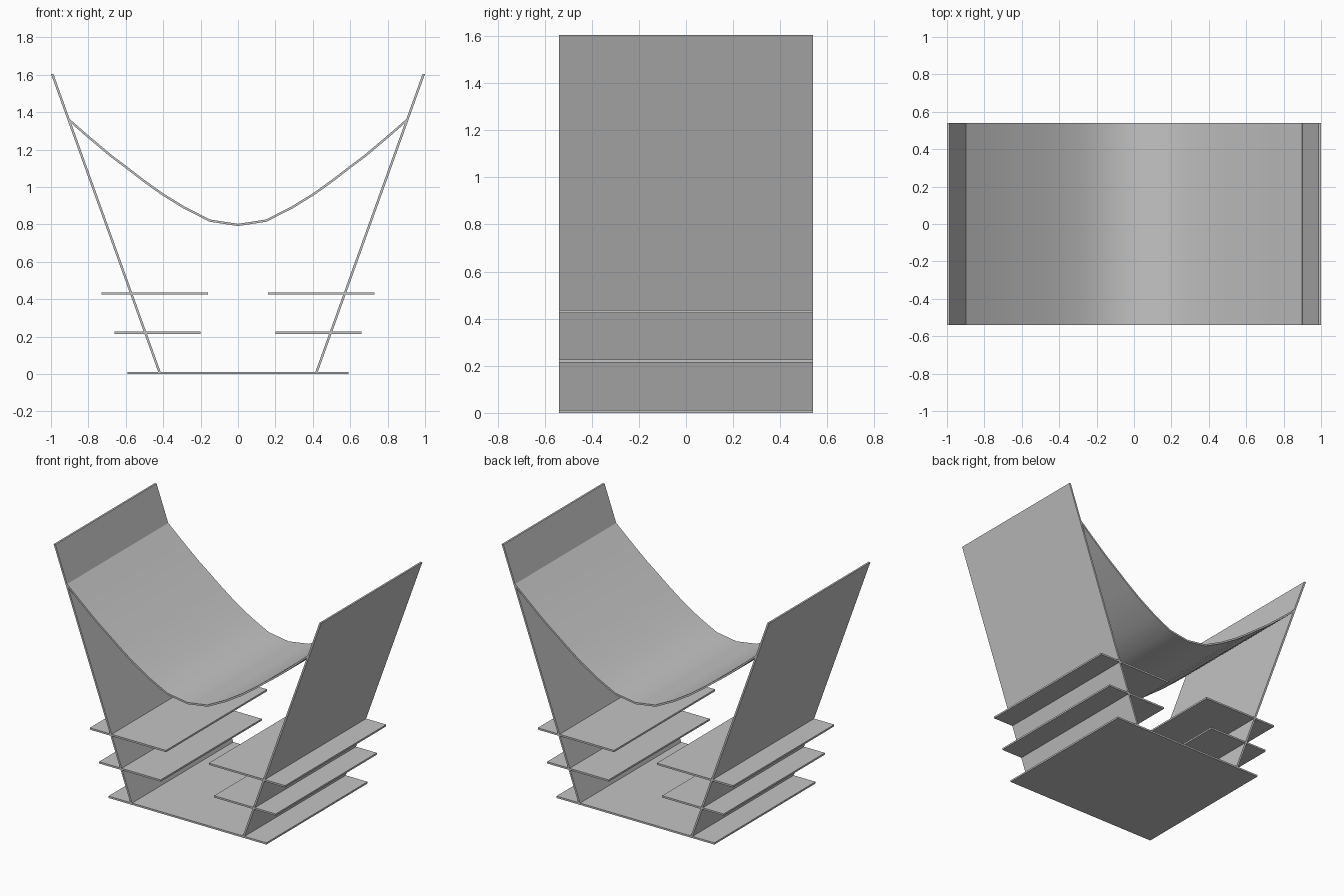
import bpy
import bmesh
import math

cube = bpy.data.objects.get("Cube")
if cube:
    bpy.data.objects.remove(cube, do_unlink=True)

HALF_DEPTH = 0.54
SHEET = 0.012

grey = bpy.data.materials.new("light_grey")
grey.use_nodes = True
colour = (0.55, 0.55, 0.55, 1)
grey.diffuse_color = colour
grey.node_tree.nodes["Principled BSDF"].inputs["Base Color"].default_value = colour


def extrude_profile(name, outline):
    """Extrude a closed x-z outline through the whole depth."""
    bm = bmesh.new()
    face = bm.faces.new([bm.verts.new((x, -HALF_DEPTH, z)) for x, z in outline])
    result = bmesh.ops.extrude_face_region(bm, geom=[face])
    moved = [v for v in result["geom"] if isinstance(v, bmesh.types.BMVert)]
    bmesh.ops.translate(bm, verts=moved, vec=(0, 2 * HALF_DEPTH, 0))
    bmesh.ops.recalc_face_normals(bm, faces=bm.faces)
    mesh = bpy.data.meshes.new(name)
    bm.to_mesh(mesh)
    bm.free()
    mesh.materials.append(grey)
    obj = bpy.data.objects.new(name, mesh)
    bpy.context.collection.objects.link(obj)
    return obj


def shelf(name, x0, x1, z):
    h = SHEET / 2
    return extrude_profile(name, [(x0, z - h), (x1, z - h), (x1, z + h), (x0, z + h)])


# Base board
shelf("base_board", -0.59, 0.59, SHEET / 2)

# Slanted side panels with two shelves passing through each
for side, s in (("left", 1), ("right", -1)):
    panel = [(0.414, SHEET), (0.427, SHEET), (1.0, 1.605), (0.987, 1.605)]
    extrude_profile(side + "_side_panel", [(s * x, z) for x, z in panel])
    shelf(side + "_lower_shelf", s * 0.2, s * 0.66, 0.22)
    shelf(side + "_upper_shelf", s * 0.16, s * 0.73, 0.43)

# Curved sling seat hung between the panels
half = [(0.15, 0.82), (0.285, 0.888), (0.405, 0.962), (0.5, 1.03),
        (0.6, 1.107), (0.68, 1.167), (0.8, 1.268), (0.903, 1.358)]
curve = [(-x, z) for x, z in reversed(half)] + [(0, 0.797)] + half
lower, upper = [], []
for i, (x, z) in enumerate(curve):
    a, b = curve[max(i - 1, 0)], curve[min(i + 1, len(curve) - 1)]
    length = math.hypot(b[0] - a[0], b[1] - a[1])
    nx, nz = (a[1] - b[1]) / length, (b[0] - a[0]) / length
    h = SHEET / 2
    lower.append((x - nx * h, z - nz * h))
    upper.append((x + nx * h, z + nz * h))
seat = extrude_profile("sling_seat", lower + upper[::-1])
bpy.ops.object.select_all(action="DESELECT")
seat.select_set(True)
bpy.context.view_layer.objects.active = seat
bpy.ops.object.shade_smooth_by_angle(angle=math.radians(30))
